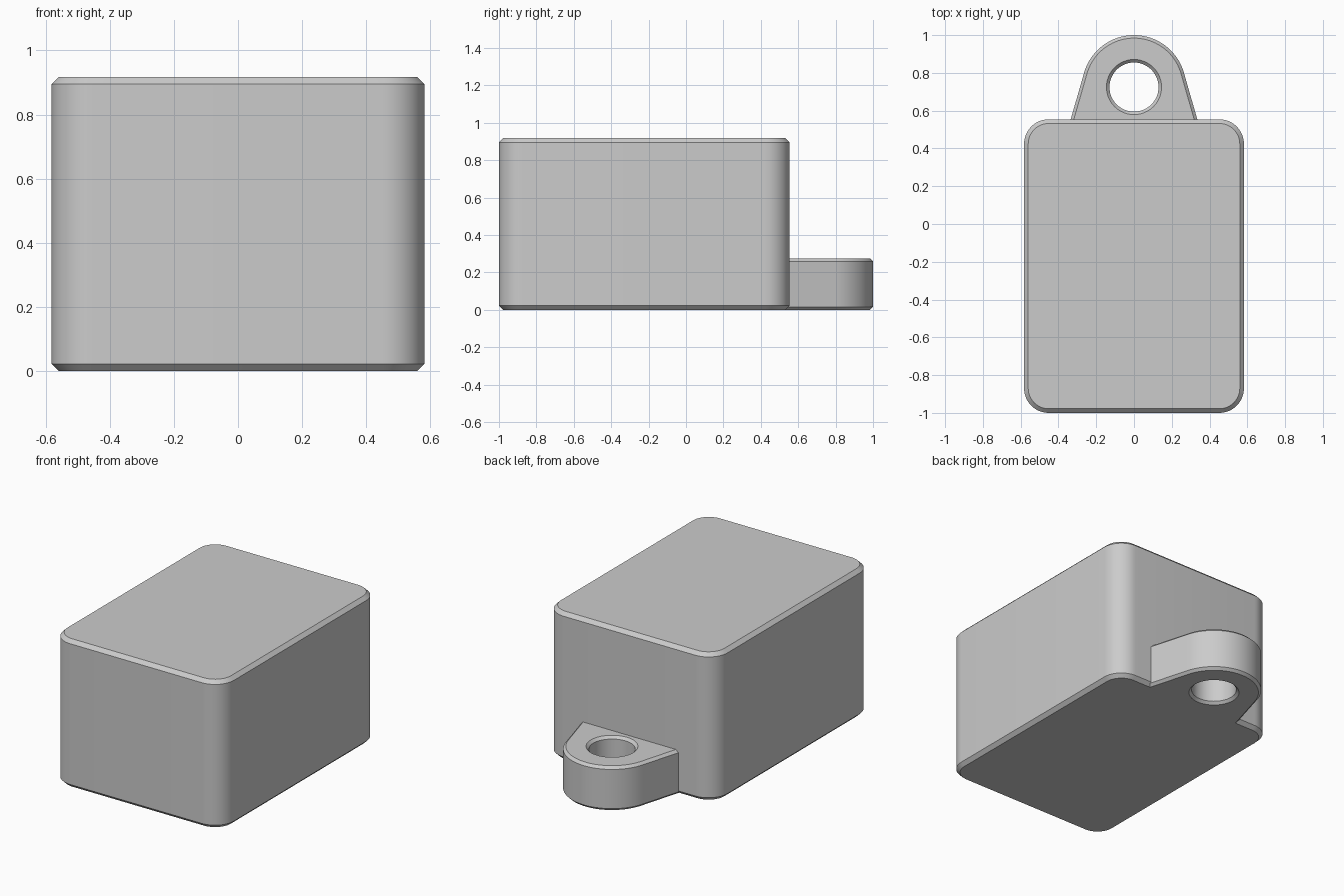
import bpy, bmesh
from math import cos, sin, tan, pi, radians

cube = bpy.data.objects.get("Cube")
if cube:
    bpy.data.objects.remove(cube, do_unlink=True)

grey = bpy.data.materials.new("plain grey")
grey.use_nodes = True
grey.diffuse_color = (0.6, 0.6, 0.6, 1)
grey.node_tree.nodes["Principled BSDF"].inputs["Base Color"].default_value = (0.6, 0.6, 0.6, 1)

HALF_X, FRONT, BACK, HEIGHT = 0.582, -1.0, 0.554, 0.917
CORNER, BEVEL = 0.13, 0.022
EYE_Y, EYE_R, HOLE_R, TAPER = 0.725, 0.275, 0.13, radians(16)
LUG_HEIGHT, LUG_BEVEL = 0.275, 0.016


def arc(cx, cy, r, a0, a1, n):
    return [(cx + r * cos(a0 + (a1 - a0) * i / n), cy + r * sin(a0 + (a1 - a0) * i / n))
            for i in range(n + 1)]


def box_outline(inset):
    r, x = CORNER - inset, HALF_X - CORNER
    centres = [(x, BACK - CORNER), (-x, BACK - CORNER), (-x, FRONT + CORNER), (x, FRONT + CORNER)]
    return [p for k, (cx, cy) in enumerate(centres)
            for p in arc(cx, cy, r, k * pi / 2, (k + 1) * pi / 2, 12)]


def lug_outline(inset):
    # round end with tangent sides that flare out to the box
    pts = arc(0, EYE_Y, EYE_R - inset, TAPER, pi - TAPER, 40)
    root = BACK - BEVEL
    x, y = pts[0]
    foot = x + (y - root) * tan(TAPER)
    return [(foot, root)] + pts + [(-foot, root)]


def hole_outline(inset):
    return arc(0, EYE_Y, HOLE_R + inset, 0, 2 * pi, 48)[:-1]


def chamfered_solid(name, outlines, height, bevel):
    """Wall each outline with a chamfer at both ends, then cap the ends."""
    bm = bmesh.new()
    ends = [[], []]
    for outline in outlines:
        levels = [(bevel, 0), (0, bevel), (0, height - bevel), (bevel, height)]
        rings = [[bm.verts.new((x, y, z)) for x, y in outline(d)] for d, z in levels]
        n = len(rings[0])
        for low, high in zip(rings, rings[1:]):
            for i in range(n):
                j = (i + 1) % n
                bm.faces.new((low[i], low[j], high[j], high[i]))
        for end, ring in zip(ends, (rings[0], rings[-1])):
            end += [bm.edges.get((ring[i], ring[(i + 1) % n])) for i in range(n)]
    for end in ends:
        bmesh.ops.triangle_fill(bm, use_beauty=True, use_dissolve=False, edges=end)
    bmesh.ops.recalc_face_normals(bm, faces=bm.faces)
    mesh = bpy.data.meshes.new(name)
    bm.to_mesh(mesh)
    bm.free()
    mesh.materials.append(grey)
    ob = bpy.data.objects.new(name, mesh)
    bpy.context.collection.objects.link(ob)
    bpy.ops.object.select_all(action='DESELECT')
    ob.select_set(True)
    bpy.context.view_layer.objects.active = ob
    bpy.ops.object.shade_smooth_by_angle(angle=radians(30))
    return ob


# Rounded block
chamfered_solid("box_body", [box_outline], HEIGHT, BEVEL)
# Mounting eye at the back
chamfered_solid("mounting_lug", [lug_outline, hole_outline], LUG_HEIGHT, LUG_BEVEL)
